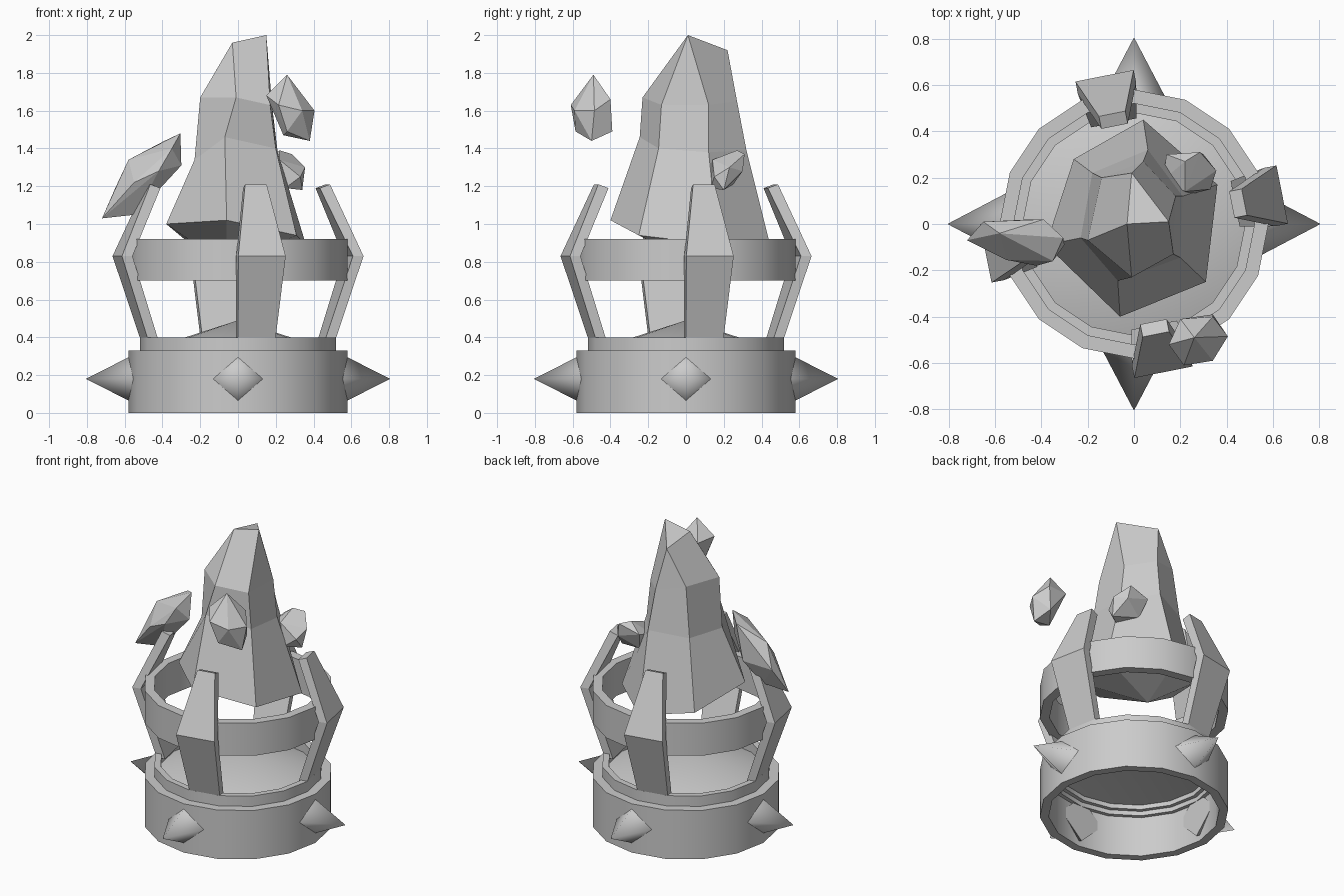
import bpy, bmesh, math
from mathutils import Matrix, Vector

cube = bpy.data.objects.get("Cube")
if cube:
    bpy.data.objects.remove(cube, do_unlink=True)

stone = bpy.data.materials.new("grey stone")
stone.use_nodes = True
GREY = (0.6, 0.6, 0.6, 1)
stone.diffuse_color = GREY
stone.node_tree.nodes["Principled BSDF"].inputs["Base Color"].default_value = GREY


def finish(name, bm):
    bmesh.ops.remove_doubles(bm, verts=bm.verts, dist=0.0005)
    bmesh.ops.recalc_face_normals(bm, faces=bm.faces)
    mesh = bpy.data.meshes.new(name)
    bm.to_mesh(mesh)
    bm.free()
    mesh.materials.append(stone)
    ob = bpy.data.objects.new(name, mesh)
    bpy.context.collection.objects.link(ob)
    return ob


def loft(name, rings, cap=True, closed=False):
    """Skin rings with equal point counts."""
    bm = bmesh.new()
    loops = [[bm.verts.new(p) for p in ring] for ring in rings]
    pairs = list(zip(loops, loops[1:]))
    if closed:
        pairs.append((loops[-1], loops[0]))
    for a, b in pairs:
        n = len(a)
        for i in range(n):
            j = (i + 1) % n
            bm.faces.new((a[i], a[j], b[j], b[i]))
    if cap:
        bm.faces.new(loops[0])
        bm.faces.new(loops[-1])
    return finish(name, bm)


def lathe(name, profile, closed=False, sides=16):
    """Turn an (r, z) profile around the z axis."""
    rings = [[(r * math.cos(2 * math.pi * i / sides),
               r * math.sin(2 * math.pi * i / sides), z) for i in range(sides)]
             for r, z in profile]
    ob = loft(name, rings, cap=False, closed=closed)
    bpy.ops.object.select_all(action='DESELECT')
    ob.select_set(True)
    bpy.context.view_layer.objects.active = ob
    bpy.ops.object.shade_smooth_by_angle(angle=math.radians(30))


def shard(name, points):
    """Faceted stone: the hull of a few corner points."""
    bm = bmesh.new()
    verts = [bm.verts.new(p) for p in points]
    bmesh.ops.convex_hull(bm, input=verts)
    loose = [v for v in bm.verts if not v.link_faces]
    bmesh.ops.delete(bm, geom=loose, context='VERTS')
    finish(name, bm)


def crystal(name, bottom, rings, tips):
    """Faceted body: a fan below, stacked rings, and shared tip points above."""
    bm = bmesh.new()
    loops = [[bm.verts.new(p) for p in ring] for ring in rings]
    low = bm.verts.new(bottom)
    peak = {p: bm.verts.new(p) for p in dict.fromkeys(tips)}
    loops.append([peak[p] for p in tips])
    n = len(tips)
    for i in range(n):
        j = (i + 1) % n
        bm.faces.new((loops[0][j], loops[0][i], low))
        for a, b in zip(loops, loops[1:]):
            bm.faces.new(list(dict.fromkeys((a[i], a[j], b[j], b[i]))))
    bm.faces.new(list(peak.values()))
    finish(name, bm)


# Hollow stepped base with a shallow conical floor
lathe("base", [(0, 0.482), (0.46, 0.33), (0.475, 0.33), (0.475, 0.30), (0.50, 0.30),
               (0.50, 0.27), (0.525, 0.27), (0.525, 0), (0.58, 0), (0.58, 0.33),
               (0.52, 0.33), (0.52, 0.40), (0.48, 0.40), (0.48, 0.335), (0, 0.49)])

# Upper hoop
lathe("hoop", [(0.52, 0.70), (0.58, 0.70), (0.58, 0.92), (0.52, 0.92)], closed=True)

# Four bent prongs and four spikes around the base
# Prong sections: inner radius, outer radius, half width, inner z, outer z
prong = [(0.445, 0.50, 0.10, 0.37, 0.37),
         (0.595, 0.652, 0.128, 0.83, 0.83),
         (0.43, 0.485, 0.058, 1.19, 1.21)]
for k, side in enumerate(["front", "left", "back", "right"]):
    turn = Matrix.Rotation(math.radians(90 * k + 11.25), 3, 'Z')
    loft(side + "_prong",
         [[turn @ Vector(p) for p in ((-w, -r0, z0), (w, -r0, z0), (w, -r1, z1), (-w, -r1, z1))]
          for r0, r1, w, z0, z1 in prong])

    turn = Matrix.Rotation(math.radians(90 * k), 3, 'Z')
    bm = bmesh.new()
    vs = [bm.verts.new(turn @ Vector(p)) for p in
          ((0.16, -0.5, 0.18), (0, -0.5, 0.335), (-0.16, -0.5, 0.18), (0, -0.5, 0.025))]
    tip = bm.verts.new(turn @ Vector((0, -0.805, 0.18)))
    bm.faces.new(vs)
    for i in range(4):
        bm.faces.new((vs[i], vs[(i + 1) % 4], tip)).smooth = True
    finish(side + "_spike", bm)

# Large floating crystal: rings run front, front-right, right, back, back-left, left
A, B, T = (-0.03, 0, 1.96), (0.15, 0.01, 2.0), (-0.01, 0.22, 1.92)
crystal("main_crystal", (-0.06, 0.06, 0.78), [
    [(-0.06, -0.40, 1.02), (0.31, -0.25, 0.94), (0.36, 0.17, 0.89),
     (0.04, 0.45, 0.87), (-0.26, 0.28, 0.90), (-0.38, -0.09, 1.0)],
    [(-0.07, -0.245, 1.46), (0.20, -0.145, 1.40), (0.21, 0.12, 1.38),
     (0.06, 0.32, 1.39), (-0.18, 0.22, 1.36), (-0.23, -0.06, 1.34)],
    [(-0.01, -0.23, 1.67), (0.17, -0.13, 1.63), (0.18, 0.12, 1.63),
     (0.04, 0.27, 1.65), (-0.14, 0.20, 1.69), (-0.20, -0.07, 1.67)]],
    [A, B, B, T, T, A])

# Three small floating shards
shard("front_shard", [
    (0.26, -0.49, 1.79), (0.15, -0.52, 1.68), (0.20, -0.41, 1.66), (0.34, -0.40, 1.66),
    (0.215, -0.61, 1.63), (0.34, -0.59, 1.60), (0.405, -0.485, 1.60), (0.38, -0.50, 1.44),
    (0.24, -0.52, 1.47), (0.34, -0.39, 1.49), (0.26, -0.585, 1.49)])
shard("right_shard", [
    (-0.72, -0.07, 1.03), (-0.65, 0.01, 1.19), (-0.58, -0.04, 1.34), (-0.39, 0.02, 1.44),
    (-0.305, -0.06, 1.48), (-0.30, -0.09, 1.31), (-0.42, -0.18, 1.28), (-0.35, -0.16, 1.40),
    (-0.54, -0.05, 1.05), (-0.55, -0.155, 1.22), (-0.44, 0.02, 1.20)])
shard("back_shard", [
    (0.22, 0.27, 1.39), (0.14, 0.30, 1.33), (0.285, 0.31, 1.37), (0.355, 0.23, 1.30),
    (0.34, 0.20, 1.18), (0.25, 0.13, 1.19), (0.125, 0.19, 1.30), (0.22, 0.14, 1.34),
    (0.30, 0.30, 1.28), (0.33, 0.15, 1.25), (0.17, 0.25, 1.21)])
